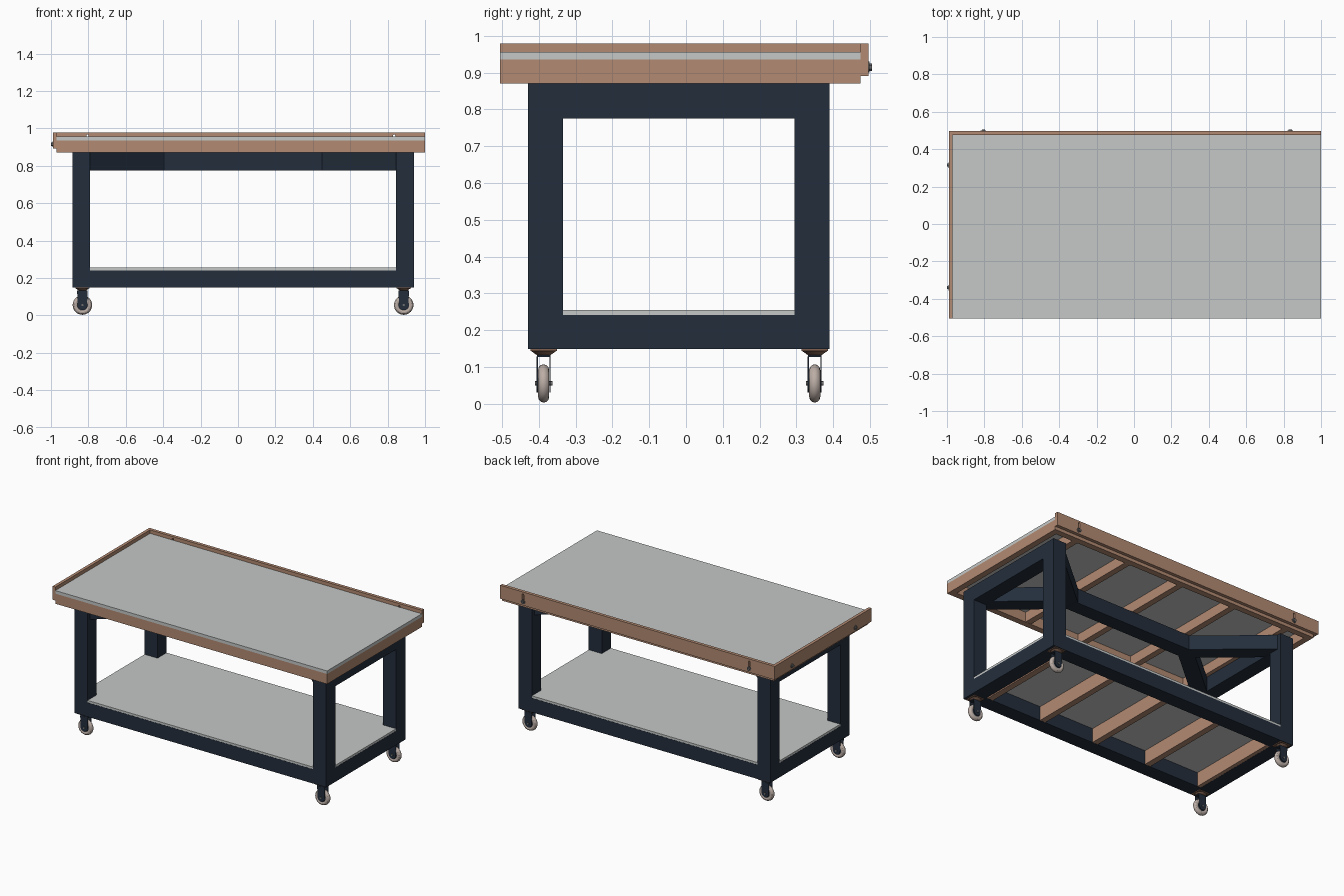
import bpy, bmesh, math
from mathutils import Matrix, Vector

if "Cube" in bpy.data.objects:
    bpy.data.objects.remove(bpy.data.objects["Cube"])


def material(name, rgb):
    m = bpy.data.materials.new(name)
    m.use_nodes = True
    m.diffuse_color = (*rgb, 1)
    m.node_tree.nodes["Principled BSDF"].inputs["Base Color"].default_value = (*rgb, 1)
    return m


NAVY = material("navy paint", (0.017, 0.027, 0.045))
WOOD = material("warm wood", (0.45, 0.255, 0.17))
GREY = material("pale grey board", (0.56, 0.58, 0.57))
TIRE = material("beige rubber", (0.5, 0.42, 0.38))
BROWN = material("brown mount", (0.22, 0.12, 0.08))
STEEL = material("bolt steel", (0.16, 0.16, 0.16))


def finish(name, bm, mat):
    bmesh.ops.recalc_face_normals(bm, faces=bm.faces)
    me = bpy.data.meshes.new(name)
    bm.to_mesh(me)
    bm.free()
    me.materials.append(mat)
    ob = bpy.data.objects.new(name, me)
    bpy.context.collection.objects.link(ob)
    return ob


def box(name, x, y, z, mat):
    """Box from (low, high) ranges."""
    bm = bmesh.new()
    bmesh.ops.create_cube(bm, size=1)
    for v in bm.verts:
        v.co = [r[0] + (c + 0.5) * (r[1] - r[0]) for c, r in zip(v.co, (x, y, z))]
    return finish(name, bm, mat)


def prism(name, outline, depth, matrix, mat):
    """Outline in local XY, extruded along local Z and centred on it."""
    bm = bmesh.new()
    face = bm.faces.new([bm.verts.new((a, b, -depth / 2)) for a, b in outline])
    out = bmesh.ops.extrude_face_region(bm, geom=[face])["geom"]
    bmesh.ops.translate(bm, vec=(0, 0, depth),
                        verts=[g for g in out if isinstance(g, bmesh.types.BMVert)])
    bm.transform(matrix)
    return finish(name, bm, mat)


def cylinder(name, r1, r2, depth, matrix, mat, sides=24):
    bm = bmesh.new()
    bmesh.ops.create_cone(bm, cap_ends=True, segments=sides, radius1=r1, radius2=r2,
                          depth=depth, matrix=matrix)
    return finish(name, bm, mat)


def arc(r, start, end, cy=0, n=10):
    angles = [math.radians(start + (end - start) * i / n) for i in range(n + 1)]
    return [(r * math.cos(a), cy + r * math.sin(a)) for a in angles]


def smooth(ob):
    bpy.ops.object.select_all(action="DESELECT")
    ob.select_set(True)
    bpy.context.view_layer.objects.active = ob
    bpy.ops.object.shade_smooth_by_angle()


# Local Z turned to -y and +x, with local Y kept upright
FACE_Y = Matrix.Rotation(math.pi / 2, 4, "X")
FACE_X = Matrix.Rotation(math.pi / 2, 4, "Z") @ FACE_Y
T = Matrix.Translation

POST = 0.095
X0, X1, Y0, Y1 = -0.885, 0.94, -0.43, 0.39
LOW, HIGH = (0.148, 0.241), (0.775, 0.87)
leg_x = {"right": (X0, X0 + POST), "left": (X1 - POST, X1)}
leg_y = {"front": (Y0, Y0 + POST), "back": (Y1 - POST, Y1)}
inner_x, inner_y = (X0 + POST, X1 - POST), (Y0 + POST, Y1 - POST)

# Frame legs and rails
for sx, rx in leg_x.items():
    for sy, ry in leg_y.items():
        box(f"leg_{sy}_{sx}", rx, ry, (LOW[0], HIGH[1]), NAVY)
    box(f"lower_end_rail_{sx}", rx, inner_y, LOW, NAVY)
    box(f"upper_end_rail_{sx}", rx, inner_y, HIGH, NAVY)
for sy, ry in leg_y.items():
    box(f"lower_long_rail_{sy}", inner_x, ry, LOW, NAVY)

# Spine under the top, with diagonal braces out to the legs
mid_x, mid_y, half = (X0 + X1) / 2, (Y0 + Y1) / 2, 0.44
spine_ends = {"right": mid_x - half, "left": mid_x + half}
box("upper_spine", (mid_x - half, mid_x + half),
    (mid_y - POST / 2, mid_y + POST / 2), HIGH, NAVY)
for sx, rx in leg_x.items():
    for sy, ry in leg_y.items():
        a = Vector((sum(rx) / 2, sum(ry) / 2))
        b = Vector((spine_ends[sx], mid_y))
        d = (b - a).normalized()
        n = Vector((-d.y, d.x)) * POST / 2
        side = -1 if n.y * (a.y - mid_y) > 0 else 1
        # mitred end where the brace meets the spine
        face_x = POST / 2 * math.tan(math.atan2(abs(d.y), abs(d.x)) / 2)
        near, far = a - n * side, a + n * side
        outer = Vector((b.x + math.copysign(face_x, d.x),
                        mid_y + math.copysign(POST / 2, a.y - mid_y)))
        prism(f"diagonal_brace_{sy}_{sx}", [far, near, outer, b, b + n * side],
              HIGH[1] - HIGH[0] - 0.001, T((0, 0, sum(HIGH) / 2)), NAVY)

# Lower shelf
e = 0.001
box("lower_shelf", (X0 + e, X1 - e), (Y0 + e, Y1 - e), (0.241, 0.255), GREY)

# Table top and the apron frame beneath it
TX, TY, AZ = (-0.97, 1.0), (-0.506, 0.475), (0.87, 0.936)
THICK = 0.04
box("table_top", TX, TY, (0.936, 0.956), GREY)
box("apron_front", TX, (TY[0], TY[0] + THICK), AZ, WOOD)
box("apron_back", TX, (TY[1] - THICK, TY[1]), AZ, WOOD)
ends_y = (TY[0] + THICK, TY[1] - THICK)
box("apron_right", (TX[0], TX[0] + THICK), ends_y, AZ, WOOD)
box("apron_left", (TX[1] - THICK, TX[1]), ends_y, AZ, WOOD)

# Joists under the top and the shelf
for i in range(5):
    x = 0.015 + 0.4 * (i - 2)
    span = (x - THICK / 2, x + THICK / 2)
    box(f"top_joist_{i + 1}", span, ends_y, (AZ[0] + e, AZ[1]), WOOD)
    box(f"shelf_joist_{i + 1}", span, inner_y, (LOW[0] + e, LOW[1]), WOOD)

# Raised stop boards on the back and right edges
RZ = (0.891, 0.979)
stop_back = box("stop_board_back", (-0.99, TX[1]), (TY[1], 0.496), RZ, WOOD)
stop_right = box("stop_board_right", (-0.99, TX[0]), (TY[0], TY[1]), RZ, WOOD)

# Slots and clamping bolts in the stop boards
slot = arc(0.006, 0, 180, 0.024) + arc(0.006, 180, 360, -0.024)
places = [("back", stop_back, Vector((x, 0.496, 0.915)), FACE_Y, Vector((0, 1, 0)))
          for x in (-0.805, 0.835)]
places += [("right", stop_right, Vector((-0.99, y, 0.915)), FACE_X, Vector((-1, 0, 0)))
           for y in (-0.34, 0.315)]
for i, (side, board, p, turn, out) in enumerate(places):
    cutter = prism(f"slot_cutter_{i + 1}", slot, 0.06,
                   T(p - out * 0.01 + Vector((0, 0, 0.022))) @ turn, WOOD)
    cutter.hide_render = True
    cutter.hide_set(True)
    cut = board.modifiers.new("slot", "BOOLEAN")
    cut.operation, cut.object, cut.solver = "DIFFERENCE", cutter, "EXACT"
    cylinder(f"washer_{side}_{i + 1}", 0.015, 0.015, 0.003, T(p + out * 0.0015) @ turn, STEEL)
    cylinder(f"bolt_head_{side}_{i + 1}", 0.01, 0.01, 0.007, T(p + out * 0.0065) @ turn, STEEL, 6)

# Casters
AXLE = 0.055
fork = [(0.028, 0.128), (-0.028, 0.128)] + arc(0.025, 180, 360, AXLE, 14)
for sx, cx in (("right", -0.832), ("left", 0.886)):
    for sy, cy in (("front", -0.387), ("back", 0.35)):
        tag = f"{sy}_{sx}"
        here = Vector((cx, cy, 0))
        hub = here + Vector((0, 0, AXLE))
        box(f"caster_plate_{tag}", (cx - 0.038, cx + 0.038), (cy - 0.036, cy + 0.036),
            (0.143, 0.149), BROWN)
        smooth(cylinder(f"caster_swivel_{tag}", 0.02, 0.034, 0.01, T(here + Vector((0, 0, 0.138))), BROWN))
        box(f"fork_crown_{tag}", (cx - 0.028, cx + 0.028), (cy - 0.018, cy + 0.018),
            (0.127, 0.133), NAVY)
        for k in (-1, 1):
            prism(f"fork_arm_{tag}_{'inner' if k > 0 else 'outer'}", fork, 0.003,
                  T(here + Vector((0, k * 0.0175, 0))) @ FACE_Y, NAVY)
        smooth(cylinder(f"axle_{tag}", 0.006, 0.006, 0.048, T(hub) @ FACE_Y, STEEL, 16))
        smooth(cylinder(f"wheel_hub_{tag}", 0.034, 0.034, 0.022, T(hub) @ FACE_Y, NAVY, 32))
        # tyre: a round section spun about the axle
        bm = bmesh.new()
        ring = [bm.verts.new((0.037 + a, b, 0)) for a, b in arc(0.015, 0, 330, 0, 11)]
        edges = [bm.edges.new((ring[i - 1], ring[i])) for i in range(12)]
        bmesh.ops.spin(bm, geom=ring + edges, cent=(0, 0, 0), axis=(0, 1, 0),
                       angle=math.tau, steps=32)
        bmesh.ops.remove_doubles(bm, verts=bm.verts, dist=1e-5)
        bm.transform(T(hub))
        smooth(finish(f"wheel_tyre_{tag}", bm, TIRE))
